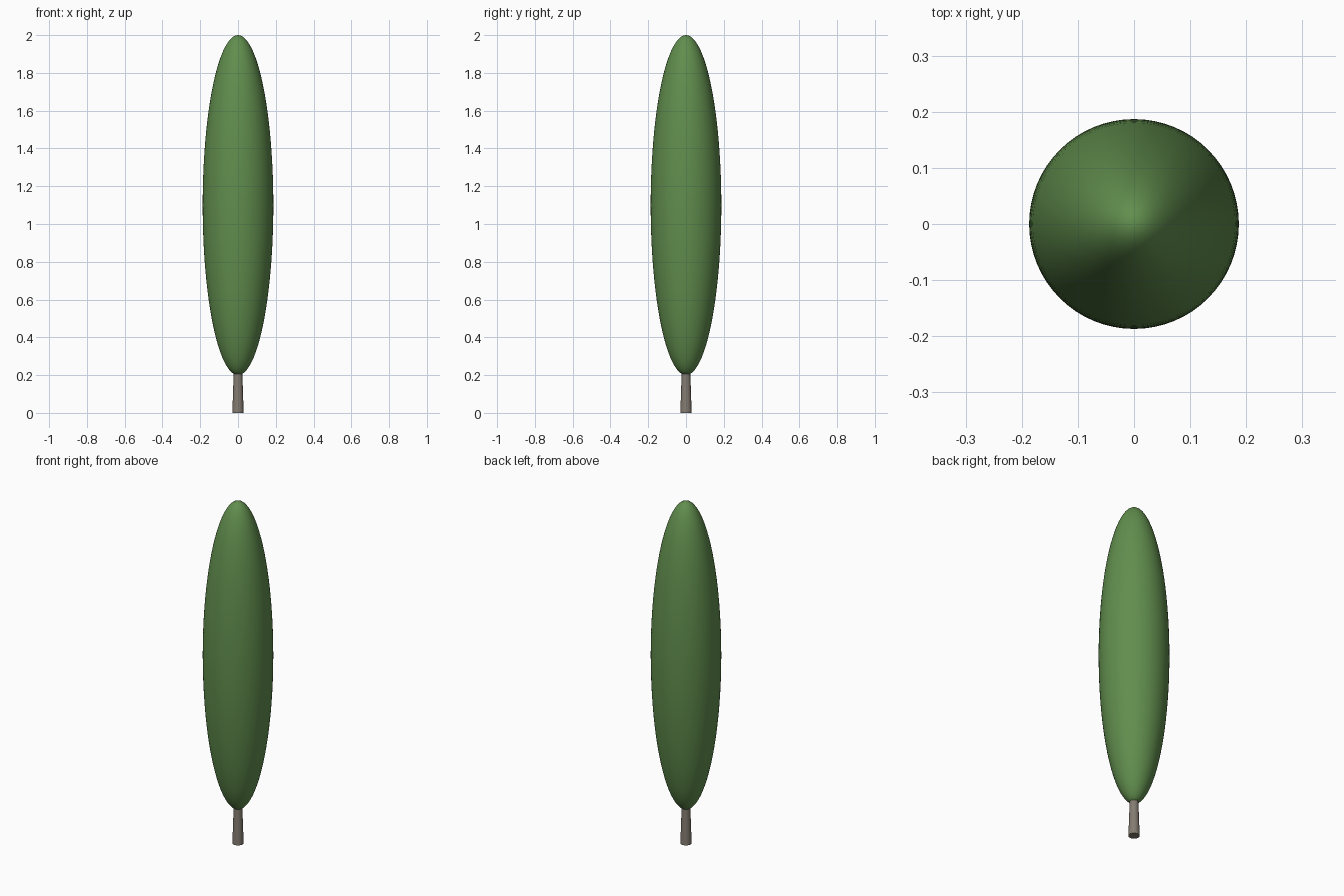
import bpy
import math

if "Cube" in bpy.data.objects:
    bpy.data.objects.remove(bpy.data.objects["Cube"])


def colour(obj, name, rgb):
    mat = bpy.data.materials.new(name)
    mat.diffuse_color = (*rgb, 1.0)
    mat.use_nodes = True
    mat.node_tree.nodes["Principled BSDF"].inputs["Base Color"].default_value = mat.diffuse_color
    obj.data.materials.append(mat)


def smooth(obj, degrees):
    bpy.ops.object.select_all(action='DESELECT')
    obj.select_set(True)
    bpy.context.view_layer.objects.active = obj
    bpy.ops.object.shade_smooth_by_angle(angle=math.radians(degrees))


# Tall, narrow crown of foliage
bpy.ops.mesh.primitive_uv_sphere_add(segments=64, ring_count=48, radius=1, location=(0, 0, 1.1))
crown = bpy.context.object
crown.name = "crown"
crown.scale = (0.187, 0.187, 0.9)
bpy.ops.object.transform_apply(location=False, rotation=False, scale=True)
smooth(crown, 60)
colour(crown, "foliage_green", (0.12, 0.27, 0.075))

# Short tapered trunk, its top just inside the crown
bpy.ops.mesh.primitive_cone_add(vertices=32, radius1=0.03, radius2=0.023, depth=0.21,
                                location=(0, 0, 0.105))
trunk = bpy.context.object
trunk.name = "trunk"
smooth(trunk, 40)
colour(trunk, "bark", (0.23, 0.2, 0.165))
